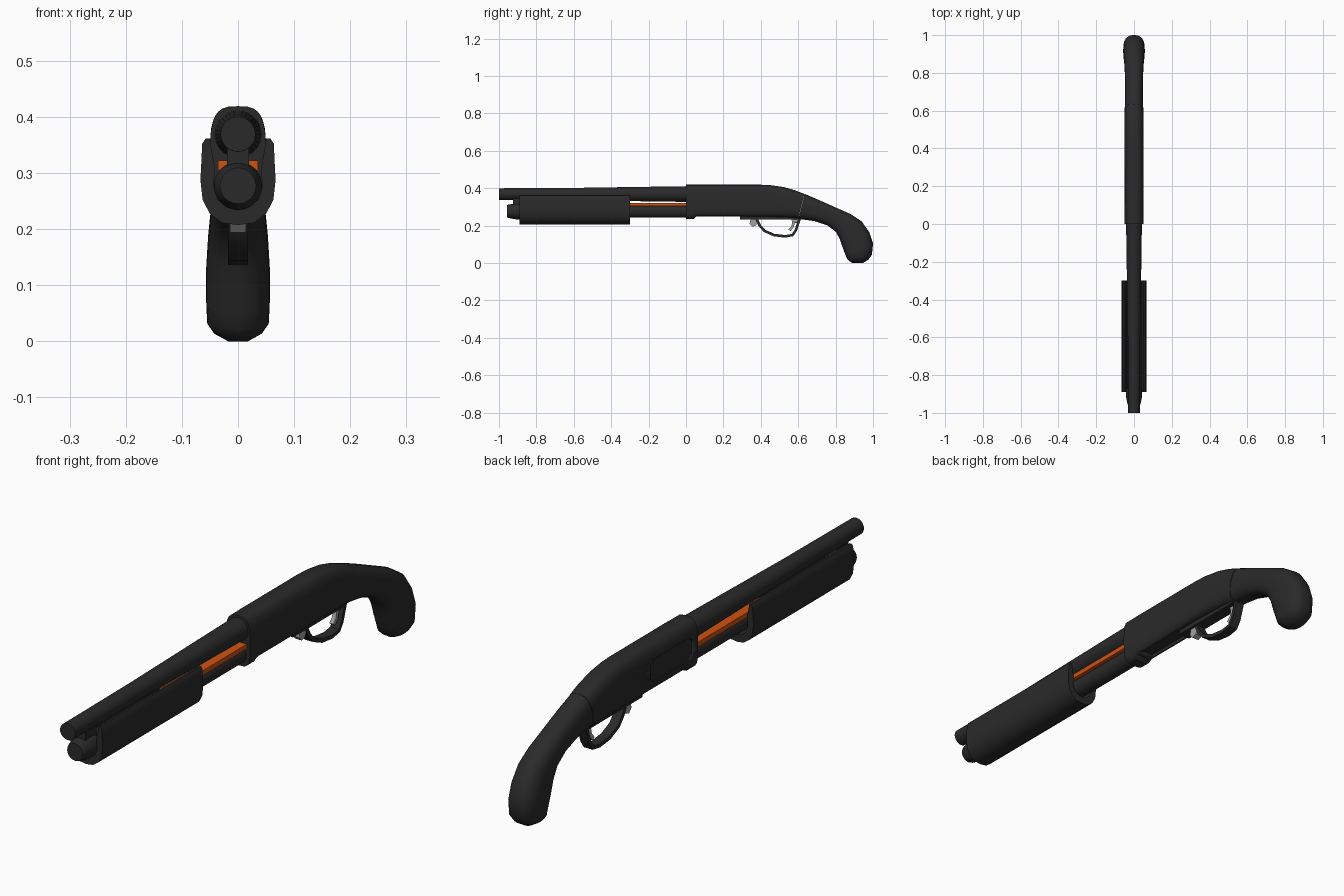
import bpy, bmesh, math
from mathutils import Vector

if "Cube" in bpy.data.objects:
    bpy.data.objects.remove(bpy.data.objects["Cube"])


def material(name, rgb):
    m = bpy.data.materials.new(name)
    m.diffuse_color = (*rgb, 1)
    m.use_nodes = True
    m.node_tree.nodes["Principled BSDF"].inputs["Base Color"].default_value = m.diffuse_color
    return m


BLACK = material("matte black", (0.023, 0.023, 0.023))
ORANGE = material("orange", (0.62, 0.085, 0.006))
GREY = material("light grey", (0.36, 0.36, 0.36))


def loft(name, rings, mat, angle=35):
    """Skin a list of equal-length point rings and cap both ends."""
    bm = bmesh.new()
    rows = [[bm.verts.new(p) for p in r] for r in rings]
    n = len(rows[0])
    for a, b in zip(rows, rows[1:]):
        for i in range(n):
            j = (i + 1) % n
            bm.faces.new((a[i], a[j], b[j], b[i]))
    bm.faces.new(rows[0][::-1])
    bm.faces.new(rows[-1])
    bmesh.ops.recalc_face_normals(bm, faces=bm.faces)
    me = bpy.data.meshes.new(name)
    bm.to_mesh(me)
    bm.free()
    me.materials.append(mat)
    me.polygons.foreach_set("use_smooth", [True] * len(me.polygons))
    me.set_sharp_from_angle(angle=math.radians(angle))
    ob = bpy.data.objects.new(name, me)
    bpy.context.collection.objects.link(ob)
    return ob


def section(top, bot, w, n_top=2.0, n_bot=2.0, count=32):
    """Superellipse between a top and a bottom (y, z) point, half-width w."""
    t, b = Vector(top), Vector(bot)
    mid, half = (t + b) / 2, (t - b) / 2
    pts = []
    for i in range(count):
        a = 2 * math.pi * i / count
        c, s = math.cos(a), math.sin(a)
        e = 2 / (n_top if s >= 0 else n_bot)
        p = mid + half * math.copysign(abs(s) ** e, s)
        pts.append((w * math.copysign(abs(c) ** e, c), p.x, p.y))
    return pts


def lathe(name, zc, stations, mat):
    return loft(name, [section((y, zc + r), (y, zc - r), r) for y, r in stations], mat)


def plate(name, outline, x0, x1, mat):
    """Extrude a (y, z) outline between x0 and x1."""
    return loft(name, [[(x, y, z) for y, z in outline] for x in (x0, x1)], mat)


def box(name, x0, x1, y0, y1, z0, z1, mat):
    return plate(name, [(y0, z0), (y1, z0), (y1, z1), (y0, z1)], x0, x1, mat)


def strap(name, path, w, t, mat):
    """Flat strap of half-width w and thickness t along a (y, z) path."""
    rings = []
    for i, p in enumerate(path):
        a, b = Vector(path[max(i - 1, 0)]), Vector(path[min(i + 1, len(path) - 1)])
        d = (b - a).normalized() * t / 2
        o, q = (p[0] - d.y, p[1] + d.x), (p[0] + d.y, p[1] - d.x)
        rings.append([(-w, *o), (w, *o), (w, *q), (-w, *q)])
    return loft(name, rings, mat)


def cut(ob, cutter):
    m = ob.modifiers.new("cut", 'BOOLEAN')
    m.object = cutter
    m.solver = 'EXACT'
    cutter.hide_render = True
    cutter.hide_set(True)


# barrel, magazine tube and its stepped cap
lathe("barrel", 0.369, [(-1.0, 0.031), (-0.6, 0.033), (-0.2, 0.039), (0.01, 0.042)], BLACK)
lathe("magazine_tube", 0.277, [(-0.9, 0.034), (0.01, 0.034)], BLACK)
lathe("magazine_cap", 0.277, [(-0.957, 0.032), (-0.948, 0.036), (-0.91, 0.043), (-0.87, 0.043)], BLACK)
box("barrel_lug", -0.02, 0.02, -0.925, -0.86, 0.30, 0.35, BLACK)

# orange slide bar between barrel and tube
box("slide_bar", -0.036, 0.036, -0.43, 0.005, 0.304, 0.322, ORANGE)

# forend: U-shaped channel around the tube
outer = [(0.058, 0.361), (0.064, 0.352), (0.065, 0.325), (0.067, 0.288), (0.063, 0.252),
         (0.050, 0.227), (0.028, 0.211)]
inner = [(0.022, 0.240), (0.036, 0.252), (0.044, 0.275), (0.041, 0.305), (0.045, 0.33), (0.050, 0.361)]
outline = (outer + [(0, 0.207)] + [(-x, z) for x, z in outer[::-1]]
           + [(-x, z) for x, z in inner[::-1]] + [(0, 0.234)] + inner)
loft("forend", [[(x, y, z) for x, z in outline] for y in (-0.89, -0.30)], BLACK)

# receiver: arched top, flat belly, front lip, sloping rear
body = [((0, 0.419), (0, 0.235), 0.05), ((0.04, 0.419), (0.04, 0.235), 0.05),
        ((0.055, 0.419), (0.055, 0.249), 0.05), ((0.40, 0.419), (0.40, 0.249), 0.05),
        ((0.45, 0.417), (0.44, 0.248), 0.05), ((0.52, 0.407), (0.50, 0.246), 0.05),
        ((0.58, 0.390), (0.555, 0.242), 0.05), ((0.633, 0.370), (0.60, 0.236), 0.049)]
tops = [3.2, 3.2, 3.2, 3.2, 3.1, 3, 2.8, 2.6]
bots = [4, 4, 5, 5, 4.5, 4, 3.2, 2.6]
receiver = loft("receiver", [section(*s, a, b) for s, a, b in zip(body, tops, bots)], BLACK)

# ejection port on the left side and loading port below
port = [(0.03, 0.30), (0.05, 0.285), (0.26, 0.285), (0.28, 0.30), (0.28, 0.35),
        (0.26, 0.368), (0.05, 0.368), (0.03, 0.35)]
cut(receiver, plate("port_cutter", port, -0.08, -0.044, BLACK))
cut(receiver, box("loading_cutter", -0.028, 0.028, 0.07, 0.28, 0.20, 0.262, BLACK))

# curved grip
grip = [((0.634, 0.370), (0.601, 0.236), 0.048), ((0.70, 0.342), (0.685, 0.225), 0.048),
        ((0.79, 0.302), (0.755, 0.202), 0.048), ((0.88, 0.262), (0.80, 0.168), 0.050),
        ((0.94, 0.222), (0.822, 0.130), 0.054), ((0.98, 0.165), (0.837, 0.085), 0.057),
        ((1.0, 0.105), (0.850, 0.050), 0.057), ((0.994, 0.045), (0.861, 0.022), 0.055),
        ((0.975, 0.018), (0.872, 0.011), 0.043), ((0.945, 0.0), (0.89, 0.0), 0.018)]
loft("grip", [section(*s, 2.5, 2.5) for s in grip], BLACK, 60)

# trigger group
box("trigger_plate", -0.024, 0.024, 0.29, 0.60, 0.233, 0.252, BLACK)
strap("trigger_guard", [(0.375, 0.24), (0.395, 0.20), (0.42, 0.172), (0.47, 0.150), (0.53, 0.143),
                        (0.57, 0.150), (0.587, 0.175), (0.597, 0.205), (0.61, 0.245)], 0.018, 0.014, BLACK)
strap("trigger", [(0.57, 0.24), (0.575, 0.215), (0.569, 0.193), (0.553, 0.175)], 0.008, 0.014, GREY)
plate("action_release", [(0.345, 0.237), (0.34, 0.21), (0.355, 0.194), (0.375, 0.202), (0.388, 0.237)],
      -0.014, 0.014, GREY)
lathe("safety_button", 0.225, [(0.575, 0.010), (0.595, 0.010)], GREY)
